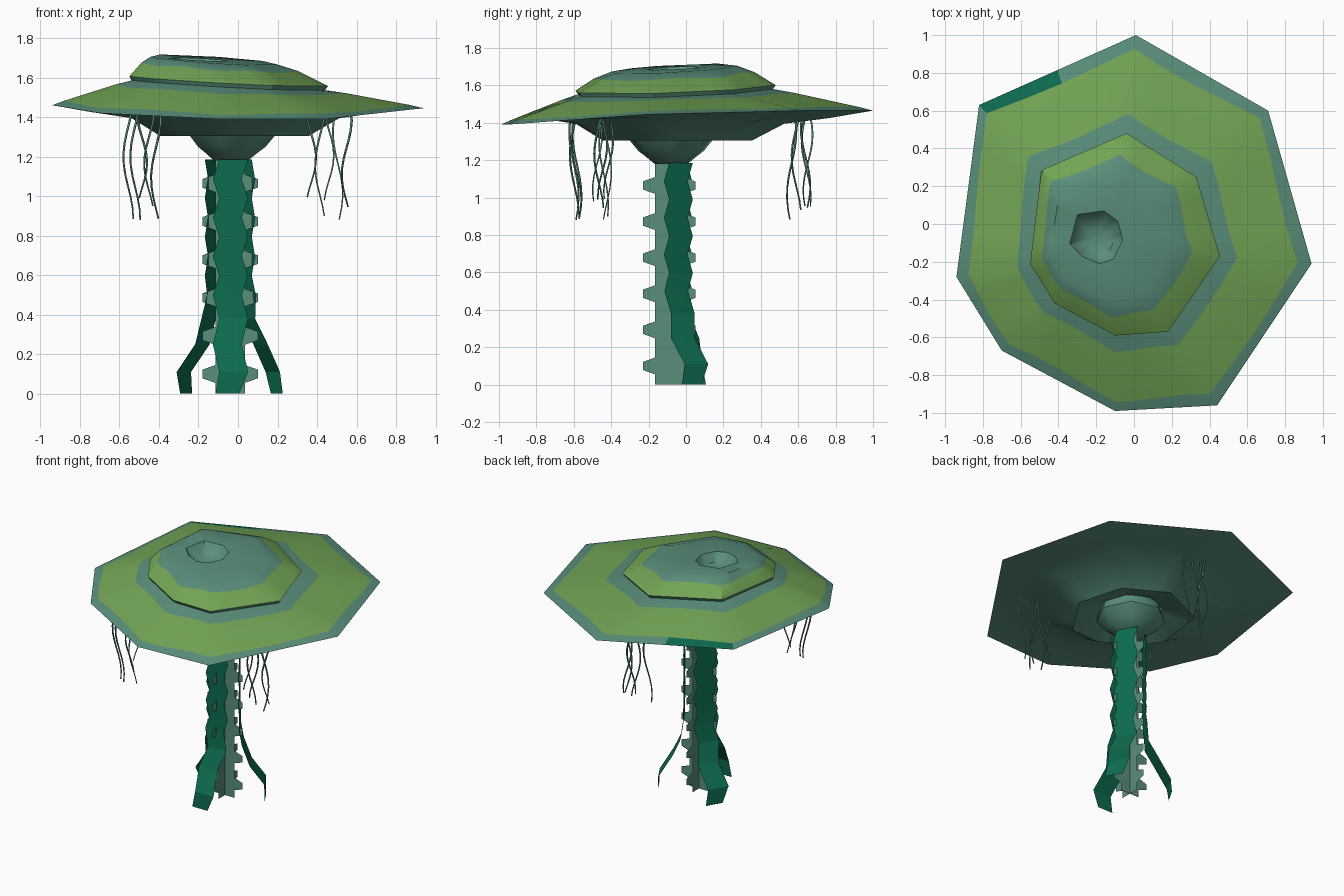
import bpy, bmesh, math, random
from mathutils import Vector

random.seed(4)
cube = bpy.data.objects.get("Cube")
if cube:
    bpy.data.objects.remove(cube, do_unlink=True)


def material(name, rgb):
    m = bpy.data.materials.new(name)
    m.use_nodes = True
    colour = (*rgb, 1)
    m.diffuse_color = colour
    m.node_tree.nodes["Principled BSDF"].inputs["Base Color"].default_value = colour
    return m


teal = material("grey teal", (.10, .27, .195))
green = material("moss green", (.17, .37, .09))
emerald = material("deep emerald", (.004, .145, .08))


def add_object(name, bm, mats, smooth=None):
    mesh = bpy.data.meshes.new(name)
    bm.to_mesh(mesh)
    bm.free()
    for m in mats:
        mesh.materials.append(m)
    ob = bpy.data.objects.new(name, mesh)
    bpy.context.collection.objects.link(ob)
    if smooth:
        bpy.ops.object.select_all(action='DESELECT')
        ob.select_set(True)
        bpy.context.view_layer.objects.active = ob
        bpy.ops.object.shade_smooth_by_angle(angle=math.radians(smooth))
    return ob


def loft(name, rings, mats, rule, smooth):
    """Join closed rings in order; rule(band, segment) gives the material."""
    bm = bmesh.new()
    loops = [[bm.verts.new(p) for p in ring] for ring in rings]
    n = len(loops[0])
    for b in range(len(loops) - 1):
        for s in range(n):
            t = (s + 1) % n
            f = bm.faces.new((loops[b][s], loops[b][t], loops[b + 1][t], loops[b + 1][s]))
            f.material_index = rule(b, s)
    end = bm.faces.new(loops[-1])
    end.material_index = rule(len(loops) - 1, 0)
    bmesh.ops.recalc_face_normals(bm, faces=bm.faces)
    return add_object(name, bm, mats, smooth)


def strip(name, rows, mat):
    """Flat ribbon through pairs of edge points."""
    bm = bmesh.new()
    pairs = [(bm.verts.new(a), bm.verts.new(b)) for a, b in rows]
    for (a, b), (c, d) in zip(pairs, pairs[1:]):
        bm.faces.new((a, b, d, c))
    return add_object(name, bm, [mat])


# Cap outlines, eight corners each, split into straight sides
STEPS = 4


def outline(corners):
    pts = [Vector(c) for c in corners]
    out = []
    for i, p in enumerate(pts):
        q = pts[(i + 1) % len(pts)]
        out += [p.lerp(q, k / STEPS) for k in range(STEPS)]
    return out


def tilt(pts, z, sx, sy):
    return [(x, y, z + sx * x + sy * y) for x, y in pts]


def mix(a, b, t, wave=0, lift=0):
    out = []
    for i, (p, q) in enumerate(zip(a, b)):
        v = p.lerp(q, t + wave * math.sin(i * 1.1))
        v.z += lift
        out.append(v)
    return out


rim = outline([(.01, 1, 1.465), (.71, .6, 1.465), (.94, -.21, 1.445), (.44, -.96, 1.39),
               (-.1, -.99, 1.39), (-.7, -.67, 1.42), (-.94, -.28, 1.46), (-.82, .63, 1.48)])
ridge = outline(tilt([(-.04, .48), (.33, .25), (.455, -.17), (.18, -.57),
                      (-.1, -.59), (-.42, -.42), (-.55, -.21), (-.49, .285)], 1.585, -.05, .03))
crater = outline(tilt([(-.16, .07), (-.085, .015), (-.06, -.085), (-.11, -.185),
                       (-.18, -.21), (-.27, -.175), (-.34, -.105), (-.3, .05)], 1.685, -.05, .04))
plateau = [Vector((v.x, v.y, 1.685 - .06 * v.x + .05 * v.y)) for v in mix(ridge, crater, .5)]
pit = Vector((-.2, -.08, 1.6))
pit_ring = [pit] * len(rim)

centre = Vector((-.03, -.08, 0))


def under(scale, z):
    return [Vector((centre.x + (v.x - centre.x) * scale, centre.y + (v.y - centre.y) * scale, z))
            for v in rim]


rings = [under(.2, 1.37), under(.3, 1.33), under(.4, 1.305), under(.56, 1.395), under(.78, 1.425),
         rim, mix(rim, ridge, .14, .025), mix(rim, ridge, .8, .02, -.015),
         mix(rim, ridge, 1.03, 0, -.025), ridge, mix(ridge, plateau, .55, .05, .012),
         plateau, crater, mix(crater, pit_ring, .3, 0, -.03), mix(crater, pit_ring, .7, 0, -.01)]


def cap_colour(band, seg):
    if band in (6, 9):
        return 1
    if band == 5 and seg in (28, 29):
        return 2
    return 0


loft("cap", rings, [teal, green, emerald], cap_colour, 40)


# Bulb joining the stem to the cap
def circle(r, z, n=7):
    return [(-.04 + r * math.cos(math.tau * i / n), -.08 + r * math.sin(math.tau * i / n), z)
            for i in range(n)]


loft("stem_bulb", [circle(r, z) for r, z in ((.21, 1.38), (.23, 1.31), (.18, 1.25), (.14, 1.22), (.09, 1.18))],
     [teal], lambda b, s: 0, 50)

# Crossed toothed blades in the middle of the stem
axis = Vector((-.04, -.09, 0))
profile = [(0, .075)]
for i in range(6):
    z = .1 + .193 * i
    profile += [(z - .045, .075), (z - .022, .14), (z + .022, .14), (z + .045, .075)]
profile.append((1.2, .075))
for name, d in (("toothed_blade_wide", Vector((1, 0, 0))), ("toothed_blade_deep", Vector((0, 1, 0)))):
    strip(name, [(axis + d * -w + Vector((0, 0, z)), axis + d * w + Vector((0, 0, z)))
                 for z, w in profile], teal)

# Three wavy ribbons flaring at the foot
foot = [(0, .265), (.11, .26), (.25, .17), (.38, .115), (.5, .1)]
foot += [(.5 + .098 * k, .095) for k in range(1, 8)]
for name, deg in (("ribbon_front", -90), ("ribbon_left", 30), ("ribbon_right", 150)):
    a = math.radians(deg)
    out = Vector((math.cos(a), math.sin(a), 0))
    side = Vector((-out.y, out.x, 0))
    rows = []
    for i, (z, r) in enumerate(foot):
        mid = axis + out * r + side * (.018 if i % 2 else -.014) + Vector((0, 0, z))
        w = .06 if i == 0 else .073
        rows.append((mid - side * w, mid + side * w))
    strip(name, rows, emerald)


# Hanging tendrils in three clusters
def tendril(name, x, y, bottom, phase):
    cu = bpy.data.curves.new(name, 'CURVE')
    cu.dimensions = '3D'
    cu.bevel_depth = .006
    cu.bevel_resolution = 0
    sp = cu.splines.new('POLY')
    n = 10
    sp.points.add(n)
    for i, p in enumerate(sp.points):
        t = i / n
        sway = .025 * math.sin(phase + t * 5.5)
        p.co = (x + sway, y + .025 * math.cos(phase + t * 5), 1.43 + (bottom - 1.43) * t, 1)
        p.radius = 1.1 - .4 * t
    cu.materials.append(teal)
    ob = bpy.data.objects.new(name, cu)
    bpy.context.collection.objects.link(ob)


for cluster, cx, cy, wx in (("right", -.485, -.53, .07), ("left", .46, -.5, .09), ("back", -.02, .57, .07)):
    for i in range(5):
        tendril(f"tendril_{cluster}_{i + 1}", cx + wx * (i - 2) / 2,
                cy + random.uniform(-.1, .1), random.uniform(.87, 1.02), random.uniform(0, 6))
